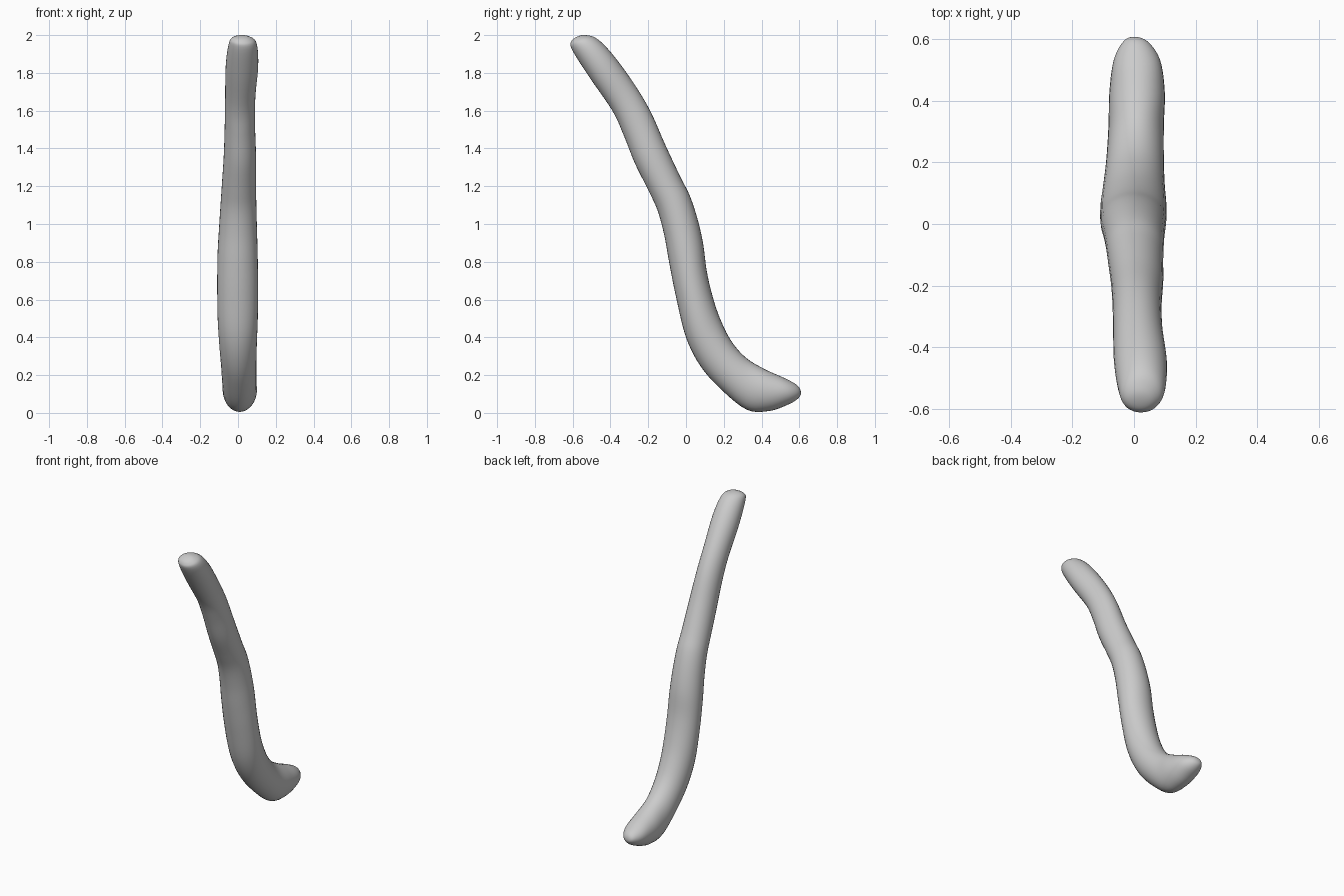
import bpy
import bmesh
import math
from mathutils import Vector

SIDES = 32   # points around each cross-section
STEPS = 5    # smooth rings between two measured sections

# Sections down the bar: back edge (y, z), front edge (y, z), side extents (x min, x max)
SECTIONS = [
    (-.575, 1.992, -.575, 1.992, .02, .02),
    (-.53, 2.0, -.608, 1.965, -.03, .07),
    (-.47, 1.98, -.602, 1.92, -.05, .1),
    (-.39, 1.9, -.51, 1.775, -.065, .107),
    (-.28, 1.75, -.39, 1.6, -.068, .092),
    (-.19, 1.6, -.33, 1.47, -.07, .09),
    (-.11, 1.42, -.27, 1.32, -.075, .095),
    (-.03, 1.25, -.2, 1.18, -.085, .095),
    (.02, 1.15, -.15, 1.07, -.092, .097),
    (.06, 1.03, -.115, .94, -.1, .1),
    (.09, .9, -.088, .79, -.108, .104),
    (.11, .75, -.052, .61, -.11, .106),
    (.14, .62, 0, .4, -.108, .105),
    (.18, .5, .075, .25, -.1, .1),
    (.24, .38, .18, .13, -.09, .097),
    (.32, .29, .32, .018, -.083, .097),
    (.42, .23, .44, .01, -.08, .1),
    (.52, .185, .545, .046, -.066, .085),
    (.588, .147, .597, .08, -.035, .045),
    (.608, .112, .608, .112, 0, 0),
]


def mirrored(section):
    """Swap opposite edges, so that the spline rounds over an end point."""
    by, bz, fy, fz, x0, x1 = section
    return (fy, fz, by, bz, x1, x0)


def spline(a, b, c, d, t):
    """Catmull-Rom value between b and c."""
    return b + t * (c - a + t * (2 * a - 5 * b + 4 * c - d
                                 + t * (3 * (b - c) + d - a))) / 2


def smooth_sections(sections):
    padded = [mirrored(sections[1])] + sections + [mirrored(sections[-2])]
    result = []
    for i in range(len(sections) - 1):
        for s in range(STEPS):
            result.append([spline(*v, s / STEPS) for v in zip(*padded[i:i + 4])])
    return result[1:]


def section_ring(bm, section):
    by, bz, fy, fz, x0, x1 = section
    back, front = Vector((0, by, bz)), Vector((0, fy, fz))
    centre = (back + front) / 2 + Vector(((x0 + x1) / 2, 0, 0))
    depth = (back - front) / 2
    width = Vector(((x1 - x0) / 2, 0, 0))
    angles = [math.tau * k / SIDES for k in range(SIDES)]
    return [bm.verts.new(centre + width * math.cos(a) + depth * math.sin(a))
            for a in angles]


def end_point(bm, section):
    return bm.verts.new(((section[4] + section[5]) / 2, section[0], section[1]))


cube = bpy.data.objects.get("Cube")
if cube:
    bpy.data.objects.remove(cube, do_unlink=True)

# Plain grey material
grey = bpy.data.materials.new("light grey")
grey.use_nodes = True
colour = (.6, .6, .6, 1)
grey.diffuse_color = colour
grey.node_tree.nodes["Principled BSDF"].inputs["Base Color"].default_value = colour

# Curved bar lofted through the sections, rounded at both ends
bm = bmesh.new()
rings = [section_ring(bm, s) for s in smooth_sections(SECTIONS)]
top, bottom = end_point(bm, SECTIONS[0]), end_point(bm, SECTIONS[-1])
for k in range(SIDES):
    n = (k + 1) % SIDES
    bm.faces.new((top, rings[0][k], rings[0][n]))
    bm.faces.new((bottom, rings[-1][n], rings[-1][k]))
    for upper, lower in zip(rings, rings[1:]):
        bm.faces.new((upper[k], lower[k], lower[n], upper[n]))
bmesh.ops.recalc_face_normals(bm, faces=bm.faces)
for face in bm.faces:
    face.smooth = True

mesh = bpy.data.meshes.new("curved_bar")
bm.to_mesh(mesh)
bm.free()
mesh.materials.append(grey)
bar = bpy.data.objects.new("curved_bar", mesh)
bpy.context.collection.objects.link(bar)
